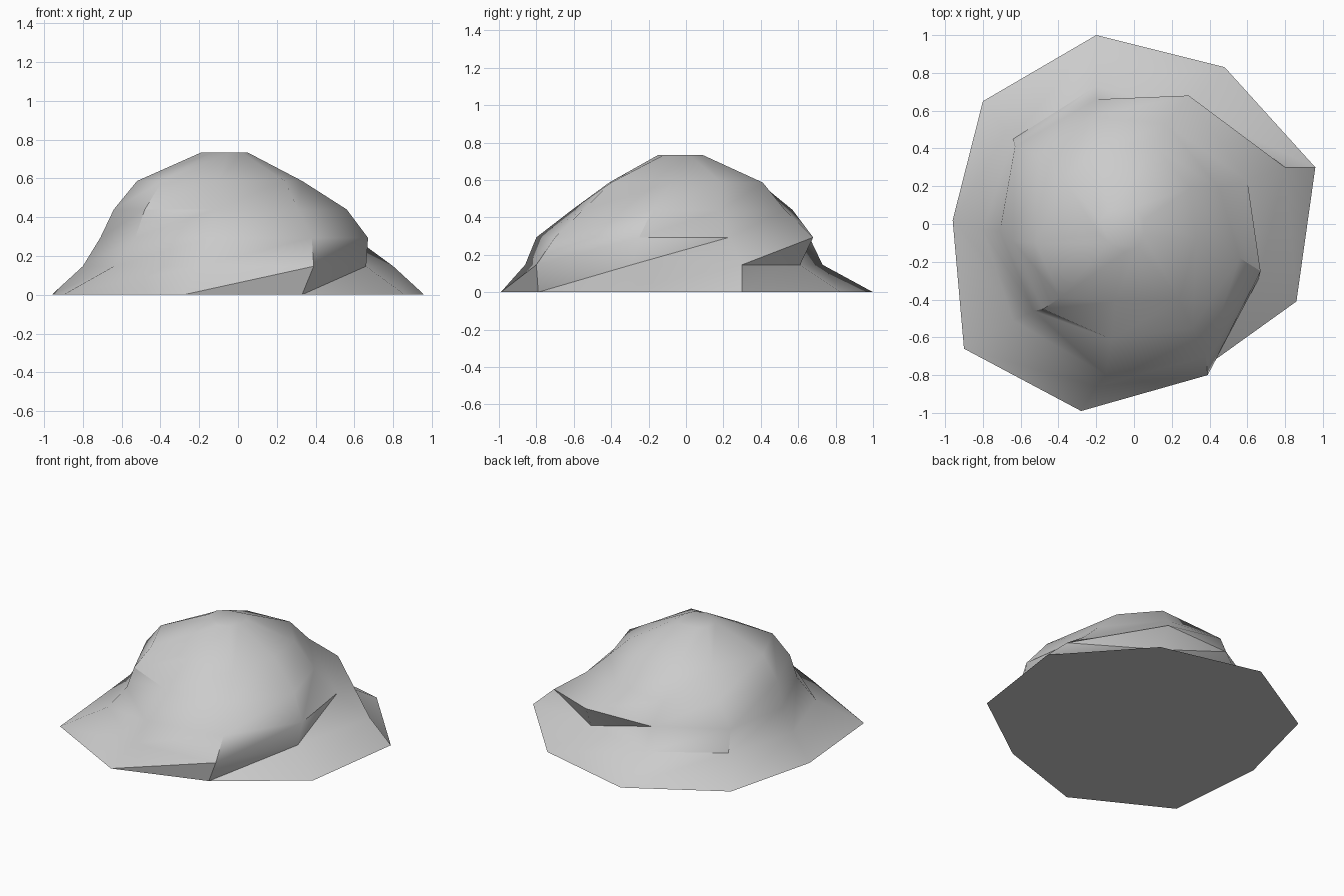
import bpy
import bmesh
import math

# Remove the default cube
default_cube = bpy.data.objects.get("Cube")
if default_cube:
    bpy.data.objects.remove(default_cube, do_unlink=True)


def make_material(name, colour):
    """Single flat colour for viewport and render."""
    material = bpy.data.materials.new(name)
    material.use_nodes = True
    material.diffuse_color = colour
    shader = material.node_tree.nodes["Principled BSDF"]
    shader.inputs["Base Color"].default_value = colour
    shader.inputs["Roughness"].default_value = 0.9
    return material


# Each ridge runs from the foot to the crown, as x, y in hundredths,
# with one point on every level; ridges go counter-clockwise.
HEIGHT = 0.733
LEVELS = 6
RIDGES = {
    "left": [(96, 30), (80, 30), (60, 23), (45, 19), (30, 19), (5, 2)],
    "back_left": [(48, 83), (30, 61), (29, 68), (17, 53), (11, 41), (0, 9)],
    "back": [(-20, 100), (-20, 73), (-20, 66), (-23, 57), (-20, 39), (-13, 7)],
    "back_right": [(-80, 65), (-64, 45), (-63, 41), (-50, 36), (-37, 24), (-18, 2)],
    "right": [(-96, 2), (-80, -3), (-71, -4), (-64, -9), (-52, -10), (-19, -5)],
    "front_right": [(-90, -66), (-64, -51), (-53, -46), (-48, -45), (-39, -39), (-13, -10)],
    "front": [(-28, -99), (-20, -86), (-15, -80), (-12, -61), (-10, -41), (-5, -15)],
    "front_left": [(33, -79), (39, -80), (38, -70), (31, -55), (24, -40), (2, -12)],
    "side_left": [(86, -41), (66, -29), (67, -25), (56, -18), (33, -8), (5, -6)],
}


def build_rock(name, ridges, material):
    """Skin neighbouring ridges with triangles, then cap foot and crown."""
    bm = bmesh.new()
    columns = []
    for ridge in ridges:
        column = []
        for level, (x, y) in enumerate(ridge):
            z = HEIGHT * level / (LEVELS - 1)
            column.append(bm.verts.new((x / 100, y / 100, z)))
        columns.append(column)

    # Every panel is split from its lower start to its upper end
    for here, following in zip(columns, columns[1:] + columns[:1]):
        for low in range(LEVELS - 1):
            high = low + 1
            bm.faces.new((here[low], following[low], following[high]))
            bm.faces.new((here[low], following[high], here[high]))

    # Flat underside and small flat crown
    bm.faces.new([column[0] for column in reversed(columns)])
    bm.faces.new([column[-1] for column in columns])
    bmesh.ops.recalc_face_normals(bm, faces=bm.faces[:])

    mesh = bpy.data.meshes.new(name)
    bm.to_mesh(mesh)
    bm.free()
    mesh.materials.append(material)
    rock = bpy.data.objects.new(name, mesh)
    bpy.context.collection.objects.link(rock)
    return rock


stone_grey = make_material("stone_grey", (0.6, 0.6, 0.6, 1.0))
rock = build_rock("rock", list(RIDGES.values()), stone_grey)

# Soft shading with crisp creases
bpy.ops.object.select_all(action="DESELECT")
rock.select_set(True)
bpy.context.view_layer.objects.active = rock
bpy.ops.object.shade_smooth_by_angle(angle=math.radians(40))
